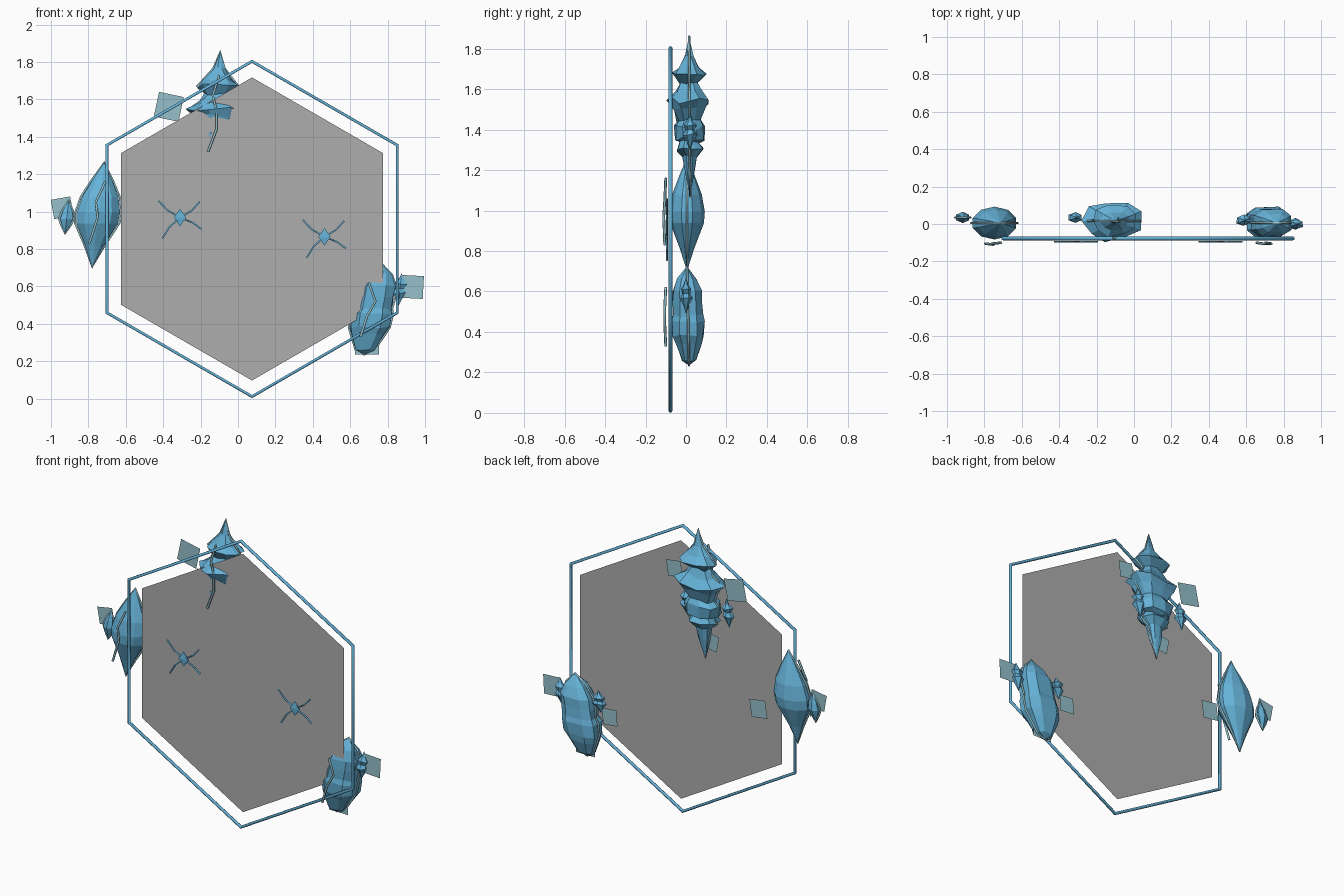
import bpy, math, random
from mathutils import Vector

random.seed(4)
if "Cube" in bpy.data.objects:
    bpy.data.objects.remove(bpy.data.objects["Cube"])


def material(name, rgb):
    m = bpy.data.materials.new(name)
    m.use_nodes = True
    m.diffuse_color = (*rgb, 1)
    m.node_tree.nodes["Principled BSDF"].inputs["Base Color"].default_value = (*rgb, 1)
    return m


BLUE = material("crystal blue", (0.133, 0.448, 0.69))
PALE = material("pale glass", (0.30, 0.53, 0.60))
GREY = material("panel grey", (0.42, 0.42, 0.42))


def mesh(name, verts, faces, mat):
    me = bpy.data.meshes.new(name)
    me.from_pydata(verts, [], faces)
    me.materials.append(mat)
    ob = bpy.data.objects.new(name, me)
    bpy.context.collection.objects.link(ob)
    return ob


def tube(name, points, radius, mat, closed=False):
    cu = bpy.data.curves.new(name, "CURVE")
    cu.dimensions = "3D"
    sp = cu.splines.new("POLY")
    sp.points.add(len(points) - 1)
    for p, co in zip(sp.points, points):
        p.co = (*co, 1)
    sp.use_cyclic_u = closed
    cu.bevel_depth = radius
    cu.bevel_resolution = 1
    cu.use_fill_caps = not closed
    cu.materials.append(mat)
    ob = bpy.data.objects.new(name, cu)
    bpy.context.collection.objects.link(ob)
    return ob


def crystal(name, top, bottom, profile, depth, sides=8, square=1.0, jitter=0.0, outline=True):
    """Faceted spindle: profile holds (fraction from top, radius), depth scales y."""
    top, bottom = Vector(top), Vector(bottom)
    verts, left, right = [top], [], []
    for t, r in profile:
        c = top.lerp(bottom, t)
        for i in range(sides):
            a = 2 * math.pi * (i + 0.5) / sides
            k = r * (1 + random.uniform(-jitter, jitter))
            ca, sa = math.cos(a), math.sin(a)
            x = math.copysign(abs(ca) ** square, ca)
            y = math.copysign(abs(sa) ** square, sa)
            dz = random.uniform(-jitter, jitter) * r
            verts.append(c + Vector((k * x, k * y * depth, dz)))
        left.append(c - Vector((r * 1.02, 0, 0)))
        right.append(c + Vector((r * 1.02, 0, 0)))
    verts.append(bottom)
    faces, n = [], len(profile)
    for i in range(sides):
        j = (i + 1) % sides
        faces.append((0, 1 + i, 1 + j))
        for row in range(n - 1):
            a, b = 1 + row * sides, 1 + (row + 1) * sides
            faces.append((a + i, b + i, b + j, a + j))
        last = 1 + (n - 1) * sides
        faces.append((last + i, len(verts) - 1, last + j))
    mesh(name, verts, faces, BLUE)
    if outline:
        tube(name + "_outline", [top] + right + [bottom] + left[::-1], 0.006, PALE, True)


def shard(name, x, y, z, size, angle):
    """Thin square of glass facing the front."""
    pts = []
    for i in range(4):
        a = math.radians(angle + 45 + 90 * i)
        pts.append((x + size * 0.707 * math.cos(a), y, z + size * 0.707 * math.sin(a)))
    mesh(name, pts, [(0, 1, 2, 3)], PALE)


def hexagon(radius, y):
    return [(0.075 + radius * math.sin(i * math.pi / 3), y, 0.907 + radius * math.cos(i * math.pi / 3))
            for i in range(6)]


# Hexagonal panel and its frame
mesh("panel", hexagon(0.81, -0.058), [tuple(range(6))], GREY)
tube("frame", hexagon(0.896, -0.077), 0.01, BLUE, True)

# Main crystals
crystal("left_crystal", (-0.715, 0.005, 1.265), (-0.78, 0.005, 0.70),
        [(0.17, 0.055), (0.33, 0.102), (0.48, 0.122), (0.58, 0.116), (0.8, 0.05)], 0.72, sides=10)
crystal("top_crystal", (-0.095, 0.015, 1.86), (-0.15, 0.02, 1.07),
        [(0.12, 0.03), (0.19, 0.075), (0.24, 0.11), (0.29, 0.06), (0.34, 0.085), (0.40, 0.15),
         (0.44, 0.115), (0.53, 0.085), (0.57, 0.11), (0.64, 0.10), (0.66, 0.07), (0.71, 0.095),
         (0.75, 0.05), (0.85, 0.035)], 0.72, sides=9, square=0.8, jitter=0.13)
crystal("right_crystal", (0.765, 0.005, 0.725), (0.675, 0.015, 0.235),
        [(0.13, 0.07), (0.25, 0.10), (0.38, 0.108), (0.5, 0.102), (0.56, 0.112), (0.7, 0.108),
         (0.78, 0.09), (0.95, 0.05)], 0.74, square=0.7, jitter=0.07)

# Small satellite crystals: x, y, z, half height, radius
satellites = {
    "far_left": (-0.915, 0.035, 0.97, 0.09, 0.04),
    "top_left": (-0.315, 0.035, 1.40, 0.09, 0.038),
    "top_right": (-0.02, 0.02, 1.39, 0.09, 0.045),
    "right_outer": (0.865, 0.0, 0.58, 0.09, 0.042),
    "right_inner": (0.585, 0.02, 0.60, 0.07, 0.042),
}
for name, (x, y, z, h, r) in satellites.items():
    plain = name == "far_left"
    prof = [(0.3, r * 0.7), (0.55, r), (0.75, r * 0.6)] if plain else \
        [(0.2, r * 0.4), (0.32, r * 0.9), (0.45, r * 0.6), (0.58, r), (0.75, r * 0.5)]
    crystal(name + "_satellite", (x + 0.01, y, z + h), (x - 0.01, y, z - h), prof, 0.75,
            sides=6, jitter=0 if plain else 0.12, outline=plain)

# Square glass shards
for i, s in enumerate([
        (-0.94, 0.035, 1.02, 0.105, 10), (-0.53, 0.04, 0.86, 0.11, -8),
        (-0.37, 0.04, 1.56, 0.135, -12), (0.07, 0.015, 1.57, 0.1, -8),
        (-0.185, 0.02, 1.18, 0.1, 10), (0.93, -0.005, 0.597, 0.122, -3),
        (0.515, 0.02, 0.52, 0.1, -5), (0.69, 0.01, 0.30, 0.13, 0)]):
    shard("glass_shard_%d" % (i + 1), *s)

# Crack lines running down the crystals
tube("left_crack", [(-0.71, -0.1, 1.16), (-0.76, -0.105, 1.05), (-0.75, -0.11, 0.97),
                    (-0.795, -0.105, 0.83)], 0.007, PALE)
tube("top_crack", [(-0.1, -0.075, 1.73), (-0.135, -0.075, 1.62), (-0.115, -0.075, 1.54),
                   (-0.115, -0.075, 1.44), (-0.16, -0.075, 1.32)], 0.007, PALE)
tube("right_crack", [(0.70, -0.1, 0.62), (0.735, -0.105, 0.52), (0.69, -0.105, 0.44),
                     (0.655, -0.1, 0.33)], 0.007, PALE)

# Star marks on the panel: a diamond with four bent legs
for side, cx, cz in (("left", -0.31, 0.968), ("right", 0.462, 0.865)):
    y = -0.095
    crystal(side + "_star_core", (cx, y, cz + 0.047), (cx, y, cz - 0.047), [(0.5, 0.036)], 0.15,
            sides=4, square=0.3, outline=False)
    for i, (dx, dz) in enumerate([(-0.115, 0.09), (0.105, 0.085), (-0.095, -0.112), (0.115, -0.062)]):
        bend = Vector((cx + dx * 0.6, y, cz + dz * 0.45))
        tube("%s_star_leg_%d" % (side, i + 1), [(cx, y, cz), bend, (cx + dx, y, cz + dz)], 0.005, BLUE)
